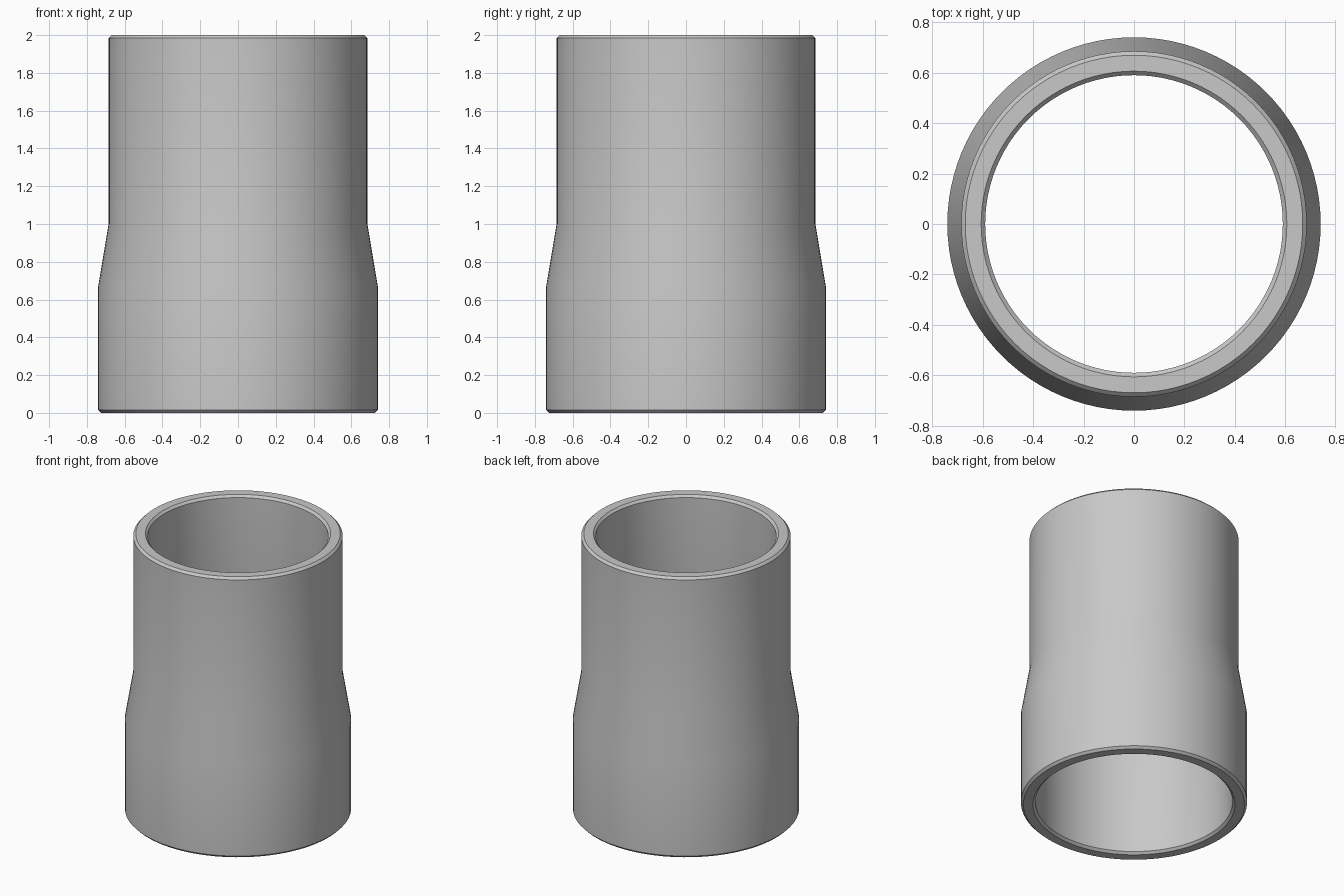
import bpy
import bmesh
import math
from mathutils import Matrix

cube = bpy.data.objects.get("Cube")
if cube:
    bpy.data.objects.remove(cube, do_unlink=True)

# Sleeve dimensions
HEIGHT, SHOULDER_LOW, SHOULDER_HIGH = 2.0, 0.67, 1.0
R_BOTTOM, R_TOP, WALL, CHAMFER = 0.74, 0.685, 0.095, 0.016
SEGMENTS = 96

# Light grey material
grey = bpy.data.materials.new("light_grey")
grey.use_nodes = True
colour = (0.58, 0.58, 0.58, 1.0)
grey.diffuse_color = colour
grey.node_tree.nodes["Principled BSDF"].inputs["Base Color"].default_value = colour


def wall_side(offset, chamfer):
    """Profile of one wall surface, bottom to top, with chamfered rims."""
    low, high = R_BOTTOM - offset, R_TOP - offset
    return [
        (low - chamfer, 0), (low, CHAMFER), (low, SHOULDER_LOW),
        (high, SHOULDER_HIGH), (high, HEIGHT - CHAMFER), (high - chamfer, HEIGHT),
    ]


# Closed wall section: up the outside, down the bore
section = wall_side(0, CHAMFER) + wall_side(WALL, -CHAMFER)[::-1]

# Revolve the section around the vertical axis
bm = bmesh.new()
rings = []
for i in range(SEGMENTS):
    turn = Matrix.Rotation(2 * math.pi * i / SEGMENTS, 3, "Z")
    rings.append([bm.verts.new(turn.col[0] * r + turn.col[2] * z) for r, z in section])
for i, ring in enumerate(rings):
    following = rings[(i + 1) % SEGMENTS]
    for j in range(len(section)):
        k = (j + 1) % len(section)
        bm.faces.new((ring[j], following[j], following[k], ring[k]))
bmesh.ops.recalc_face_normals(bm, faces=bm.faces)

mesh = bpy.data.meshes.new("reducing_sleeve")
bm.to_mesh(mesh)
bm.free()
mesh.materials.append(grey)
sleeve = bpy.data.objects.new("reducing_sleeve", mesh)
bpy.context.collection.objects.link(sleeve)

# Smooth walls, crisp chamfers
bpy.ops.object.select_all(action="DESELECT")
sleeve.select_set(True)
bpy.context.view_layer.objects.active = sleeve
bpy.ops.object.shade_smooth_by_angle(angle=math.radians(30))
